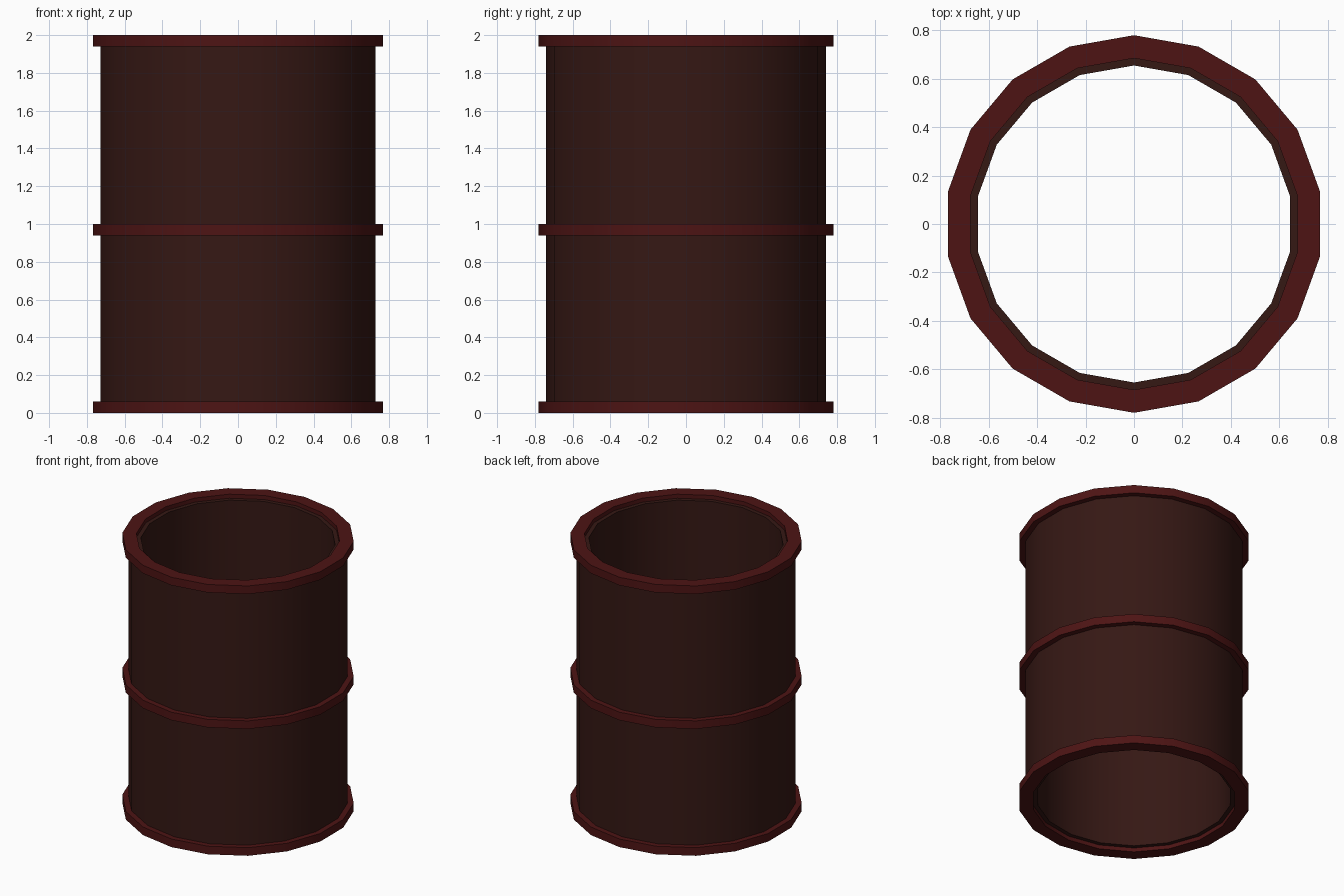
import bpy, bmesh, math

if "Cube" in bpy.data.objects:
    bpy.data.objects.remove(bpy.data.objects["Cube"])

SIDES = 18


def material(name, rgb):
    m = bpy.data.materials.new(name)
    m.diffuse_color = (*rgb, 1)
    m.use_nodes = True
    m.node_tree.nodes["Principled BSDF"].inputs["Base Color"].default_value = m.diffuse_color
    return m


def tube(name, r_in, r_out, z0, z1, mat):
    """Revolve a rectangular section into a closed ring with SIDES sides."""
    bm = bmesh.new()
    section = [(r_in, z0), (r_out, z0), (r_out, z1), (r_in, z1)]
    loops = []
    for i in range(SIDES):
        a = math.pi / 2 + 2 * math.pi * i / SIDES
        loops.append([bm.verts.new((r * math.cos(a), r * math.sin(a), z))
                      for r, z in section])
    for i in range(SIDES):
        a, b = loops[i], loops[(i + 1) % SIDES]
        for k in range(4):
            n = (k + 1) % 4
            bm.faces.new((a[k], b[k], b[n], a[n]))
    bmesh.ops.recalc_face_normals(bm, faces=bm.faces)
    mesh = bpy.data.meshes.new(name)
    bm.to_mesh(mesh)
    bm.free()
    mesh.materials.append(mat)
    ob = bpy.data.objects.new(name, mesh)
    bpy.context.collection.objects.link(ob)
    bpy.ops.object.select_all(action='DESELECT')
    ob.select_set(True)
    bpy.context.view_layer.objects.active = ob
    bpy.ops.object.shade_smooth_by_angle(angle=math.radians(30))
    return ob


body_mat = material("dark_brown", (0.036, 0.009, 0.007))
ring_mat = material("dark_red", (0.075, 0.007, 0.007))

# Open-ended barrel wall, slightly recessed in the end rings
tube("barrel_wall", 0.655, 0.74, 0.03, 1.97, body_mat)

# Three raised hoops
for name, z in (("bottom_hoop", 0.0), ("middle_hoop", 0.94), ("top_hoop", 1.94)):
    tube(name, 0.685, 0.78, z, z + 0.06, ring_mat)
